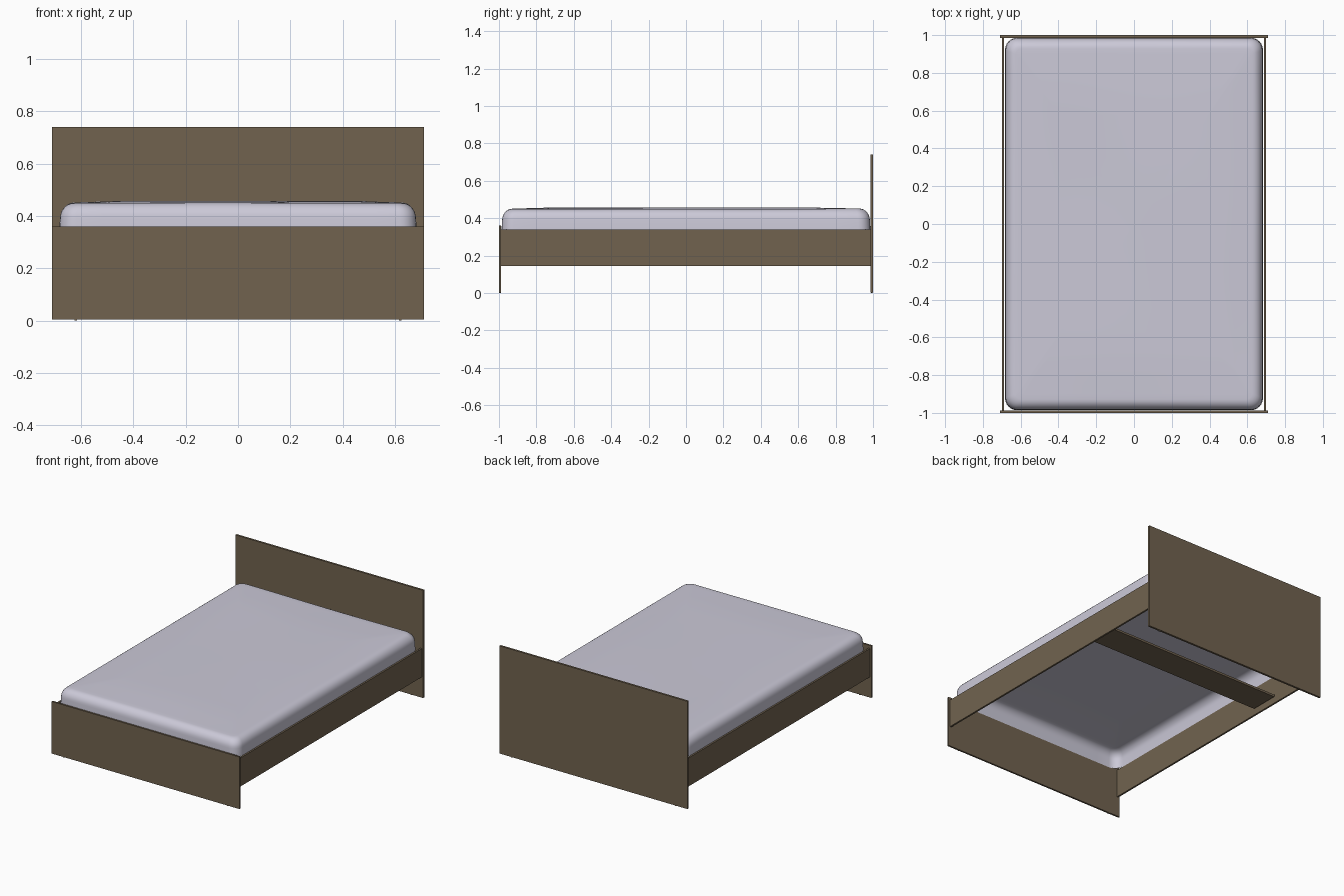
import bpy, bmesh, math

if "Cube" in bpy.data.objects:
    bpy.data.objects.remove(bpy.data.objects["Cube"])

def material(name, rgb):
    m = bpy.data.materials.new(name)
    m.diffuse_color = (*rgb, 1)
    m.use_nodes = True
    m.node_tree.nodes["Principled BSDF"].inputs["Base Color"].default_value = m.diffuse_color
    return m

wood = material("brown_wood", (0.165, 0.124, 0.078))
cloth = material("pale_lilac_cloth", (0.60, 0.585, 0.685))

def box(name, lo, hi):
    bm = bmesh.new()
    bmesh.ops.create_cube(bm, size=1)
    for v in bm.verts:
        v.co = [l + (c + 0.5) * (h - l) for c, l, h in zip(v.co, lo, hi)]
    return finish(name, bm, wood)

def finish(name, bm, mat):
    me = bpy.data.meshes.new(name)
    bm.to_mesh(me)
    bm.free()
    me.materials.append(mat)
    ob = bpy.data.objects.new(name, me)
    bpy.context.collection.objects.link(ob)
    return ob

# End boards
box("headboard", (-0.71, 0.986, 0.004), (0.71, 1.0, 0.74))
box("footboard", (-0.71, -1.0, 0.004), (0.71, -0.988, 0.36))

# Side rails and little glides under the boards
for side, s in (("left", -1), ("right", 1)):
    xs = sorted((s * 0.688, s * 0.70))
    box(side + "_rail", (xs[0], -0.988, 0.145), (xs[1], 0.986, 0.34))
    for end, y in (("foot", -0.994), ("head", 0.993)):
        box(f"{side}_{end}_glide", (s * 0.62 - 0.005, y - 0.005, 0),
            (s * 0.62 + 0.005, y + 0.005, 0.004))

# Cross slat under the mattress
box("cross_slat", (-0.67, 0.39, 0.175), (0.67, 0.59, 0.19))

# Mattress: open-bottomed shell made of rounded-rectangle rings
HX, HY, R = 0.683, 0.986, 0.065
def ring(inset, scale=1.0):
    pts = []
    r = R - inset * 0.6
    hx, hy = HX - inset, HY - inset
    corners = [(1, 1), (-1, 1), (-1, -1), (1, -1)]
    def corner(k):
        sx, sy = corners[k]
        return [(sx * (hx - r) + r * math.cos(a), sy * (hy - r) + r * math.sin(a))
                for a in (math.pi / 2 * (k + i / 6) for i in range(7))]
    for k in range(4):
        c = corner(k)
        n = corner((k + 1) % 4)[0]
        pts += c
        steps = 12 if k % 2 == 0 else 18
        pts += [(c[-1][0] + (n[0] - c[-1][0]) * i / steps,
                 c[-1][1] + (n[1] - c[-1][1]) * i / steps) for i in range(1, steps)]
    return [(x * scale, y * scale) for x, y in pts]

def ripple(x, y):
    return 0.0018 * math.sin(5.1 * x + 1.3 * y) * math.cos(3.7 * y - 0.8)

bm = bmesh.new()
layers = [(ring(0), 0.335), (ring(0.001), 0.36), (ring(0.003), 0.39)]
for i in range(1, 8):
    a = math.pi / 2 * i / 7
    layers.append((ring(0.003 + 0.055 * (1 - math.cos(a))), 0.39 + 0.06 * math.sin(a)))
for sc in (0.97, 0.92, 0.85, 0.75, 0.62, 0.48, 0.32, 0.16):
    layers.append((ring(0.058, sc), 0.450 + 0.006 * min(1, (1 - sc) * 4)))
rows = []
for pts, z in layers:
    lift = 1 if z > 0.44 else 0
    rows.append([bm.verts.new((x, y, z + lift * ripple(x, y))) for x, y in pts])
n = len(rows[0])
for a, b in zip(rows, rows[1:]):
    for i in range(n):
        j = (i + 1) % n
        bm.faces.new((a[i], a[j], b[j], b[i]))
centre = bm.verts.new((0, 0, 0.456 + ripple(0, 0)))
for i in range(n):
    bm.faces.new((rows[-1][i], rows[-1][(i + 1) % n], centre))
for f in bm.faces:
    f.smooth = True
finish("mattress", bm, cloth)
